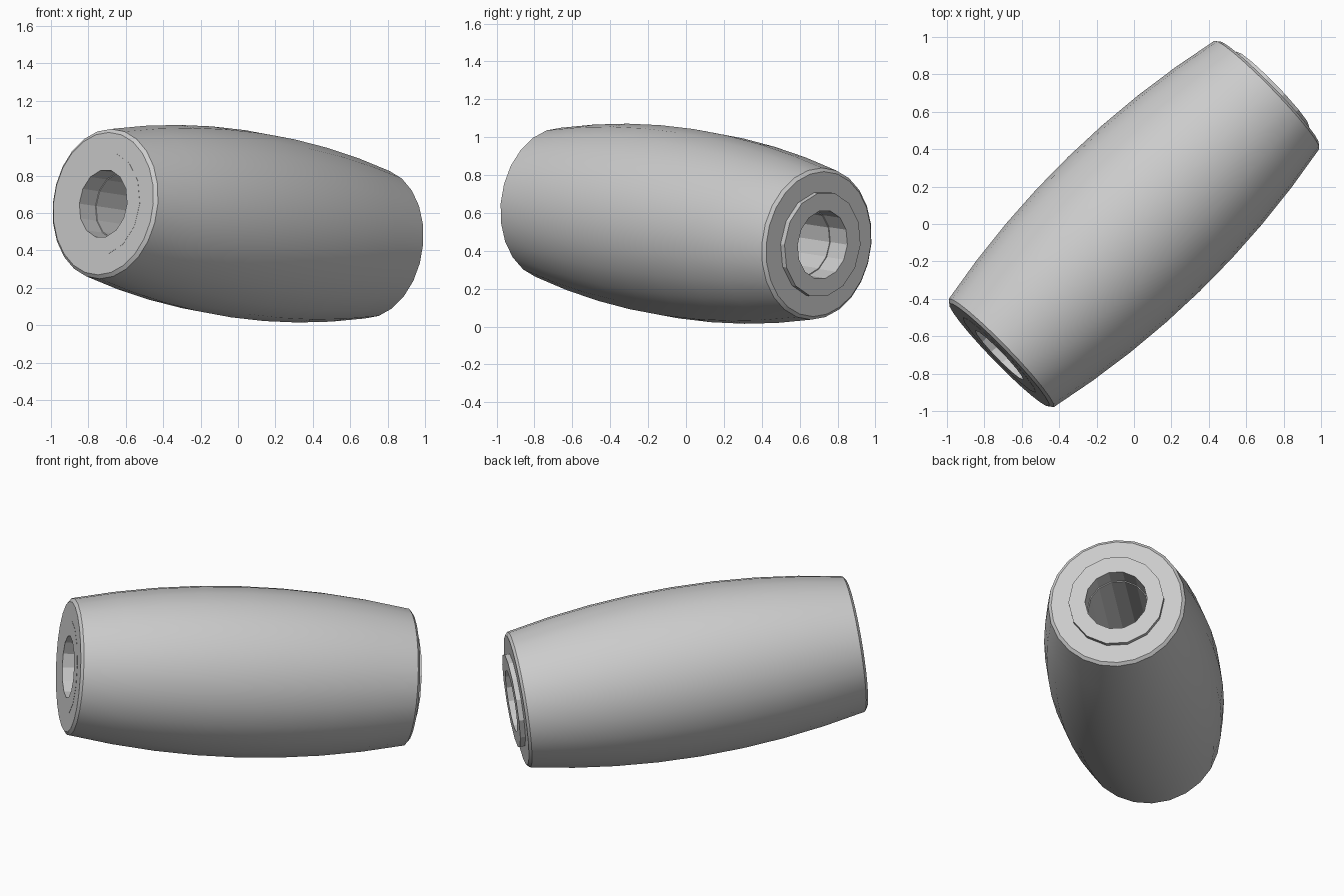
import bpy, bmesh, math
from mathutils import Vector

cube = bpy.data.objects.get("Cube")
if cube:
    bpy.data.objects.remove(cube, do_unlink=True)

grey = bpy.data.materials.new("plain grey")
grey.use_nodes = True
colour = (0.6, 0.6, 0.6, 1)
grey.diffuse_color = colour
grey.node_tree.nodes["Principled BSDF"].inputs["Base Color"].default_value = colour

# The barrel lies diagonally, dipping a little towards the back
axis = Vector((1.44, 1.4, -0.215)).normalized()
turn = axis.to_track_quat('Z', 'Y')
centre = Vector((0, 0, 0.543))


def lathe(name, profile, sides, angle):
    """Sweep a closed (radius, distance) profile around the tilted axis."""
    bm = bmesh.new()
    rings = []
    for i in range(sides):
        a = 2 * math.pi * i / sides
        rings.append([bm.verts.new((r * math.cos(a), r * math.sin(a), t))
                      for r, t in profile])
    n = len(profile)
    for i in range(sides):
        here, there = rings[i], rings[(i + 1) % sides]
        for j in range(n):
            k = (j + 1) % n
            bm.faces.new((here[j], there[j], there[k], here[k]))
    bmesh.ops.recalc_face_normals(bm, faces=bm.faces)
    mesh = bpy.data.meshes.new(name)
    bm.to_mesh(mesh)
    bm.free()
    mesh.materials.append(grey)
    obj = bpy.data.objects.new(name, mesh)
    bpy.context.collection.objects.link(obj)
    obj.rotation_mode = 'QUATERNION'
    obj.rotation_quaternion = turn
    obj.location = centre
    bpy.ops.object.select_all(action='DESELECT')
    obj.select_set(True)
    bpy.context.view_layer.objects.active = obj
    bpy.ops.object.shade_smooth_by_angle(angle=math.radians(angle))
    return obj


# Bulging barrel body with chamfered rims and a hole for the sleeve
steps = 8
bulge = []
for i in range(steps + 1):
    t = 2 * i / steps - 1
    bulge.append((0.503 - 0.1 * t * t, t * 0.995))
body = [(0.262, -1.01), (0.383, -1.01)] + bulge + [(0.385, 1.01), (0.262, 1.01)]
lathe("barrel_body", body, 24, 28)

# Inner sleeve, flush at the front and raised at the back, with a slightly stepped bore
sleeve = [(0.183, -1.011), (0.28, -1.011), (0.28, 1.04), (0.183, 1.04),
          (0.183, 0.91), (0.178, 0.91), (0.178, -0.89), (0.183, -0.89)]
lathe("inner_sleeve", sleeve, 14, 20)
